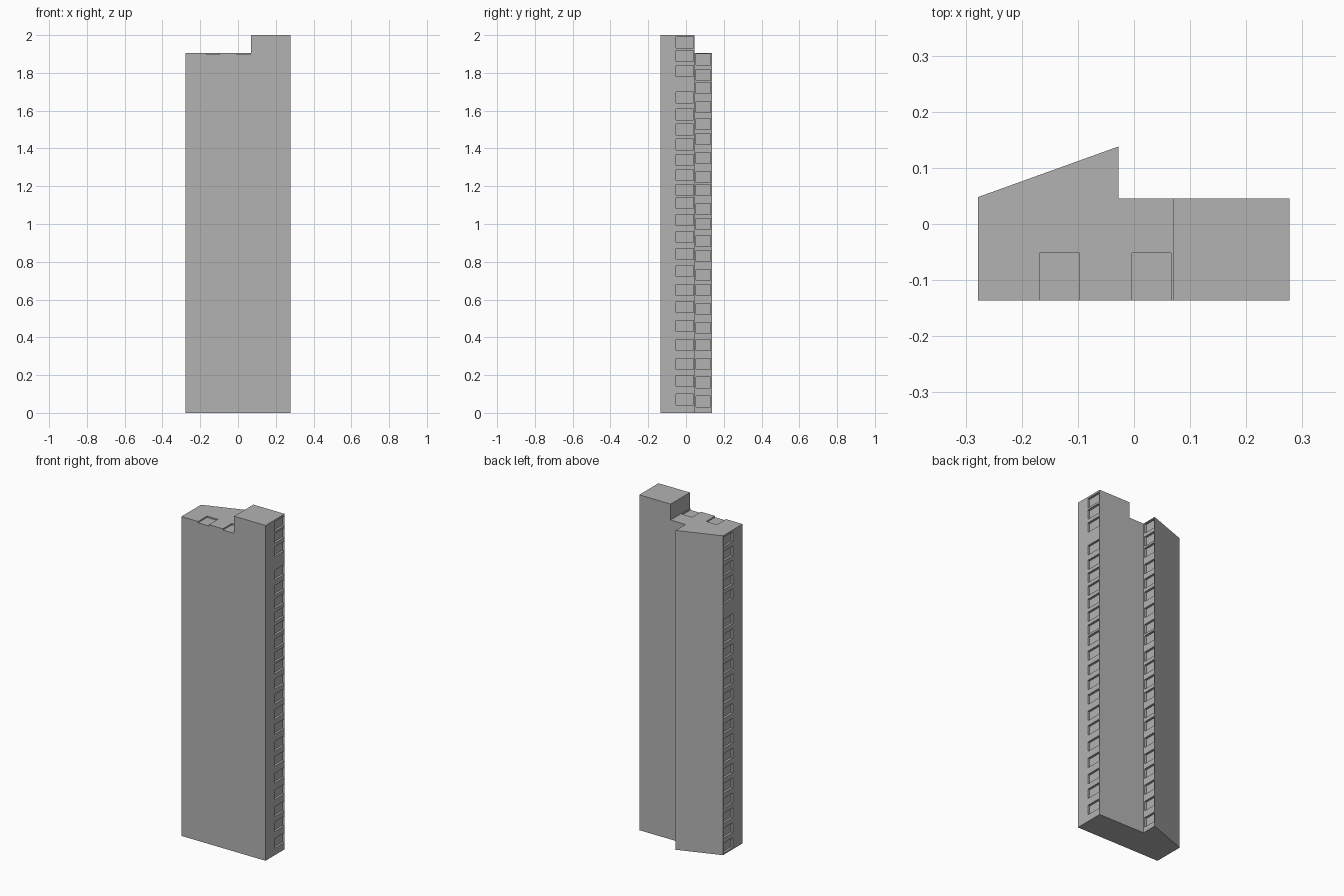
import bpy
import bmesh
from mathutils import Matrix, Vector

cube = bpy.data.objects.get("Cube")
if cube:
    bpy.data.objects.remove(cube, do_unlink=True)

concrete = bpy.data.materials.new("grey concrete")
concrete.use_nodes = True
grey = (0.45, 0.45, 0.45, 1)
concrete.diffuse_color = grey
concrete.node_tree.nodes["Principled BSDF"].inputs["Base Color"].default_value = grey


def make_object(name, bm):
    bmesh.ops.recalc_face_normals(bm, faces=bm.faces)
    mesh = bpy.data.meshes.new(name)
    bm.to_mesh(mesh)
    bm.free()
    mesh.materials.append(concrete)
    obj = bpy.data.objects.new(name, mesh)
    bpy.context.collection.objects.link(obj)
    return obj


def extrude_profile(bm, points, offset):
    face = bm.faces.new([bm.verts.new(p) for p in points])
    result = bmesh.ops.extrude_face_region(bm, geom=[face])
    verts = [v for v in result["geom"] if isinstance(v, bmesh.types.BMVert)]
    bmesh.ops.translate(bm, verts=verts, vec=offset)


def add_box(bm, low, high):
    low, high = Vector(low), Vector(high)
    matrix = Matrix.Translation((low + high) / 2) @ Matrix.Diagonal((*(high - low), 1))
    bmesh.ops.create_cube(bm, size=1, matrix=matrix)


def cut(target, cutter):
    mod = target.modifiers.new("recesses", "BOOLEAN")
    mod.operation = "DIFFERENCE"
    mod.solver = "EXACT"
    mod.object = cutter
    bpy.context.view_layer.objects.active = target
    bpy.ops.object.modifier_apply(modifier=mod.name)
    bpy.data.objects.remove(cutter, do_unlink=True)


# Main dimensions
LEFT, RIGHT, STEP, WING = -0.278, 0.277, 0.07, -0.028
FRONT, BACK, WING_BACK = -0.136, 0.045, 0.138
ROOF, TOP = 1.905, 2.0
DEPTH = 0.013

# Slab with stepped roof: front outline pushed back
bm = bmesh.new()
outline = [(LEFT, 0), (RIGHT, 0), (RIGHT, TOP), (STEP, TOP), (STEP, ROOF), (WING, ROOF), (LEFT, ROOF)]
extrude_profile(bm, [(x, FRONT, z) for x, z in outline], (0, BACK - FRONT, 0))
building = make_object("tower_block", bm)

# Slanted rear wing: plan outline pushed up
bm = bmesh.new()
plan = [(LEFT, BACK - 0.05), (WING, BACK - 0.05), (WING, WING_BACK), (LEFT, BACK + 0.003)]
extrude_profile(bm, [(x, y, 0) for x, y in plan], (0, 0, ROOF))
wing = make_object("rear_wing", bm)
mod = building.modifiers.new("join wing", "BOOLEAN")
mod.operation = "UNION"
mod.solver = "EXACT"
mod.object = wing
bpy.context.view_layer.objects.active = building
bpy.ops.object.modifier_apply(modifier=mod.name)
bpy.data.objects.remove(wing, do_unlink=True)

# Window rows, by height of their centres
tower_rows = [1.96, 1.89, 1.81, 1.67, 1.58, 1.5, 1.42, 1.34, 1.26, 1.18, 1.11,
              1.02, 0.93, 0.84, 0.75, 0.65, 0.56, 0.46, 0.36, 0.26, 0.17, 0.07]
wing_rows = [1.87, 1.79, 1.72, 1.62, 1.53, 1.45, 1.35, 1.25, 1.18, 1.08, 1.0,
             0.91, 0.83, 0.73, 0.65, 0.55, 0.45, 0.36, 0.26, 0.16, 0.06]
left_rows = [1.865 - 0.085 * i for i in range(5)] + [1.375 - 0.089 * i for i in range(16)]

# Window columns: rows, wall position, inward direction, y span
columns = [(tower_rows, RIGHT, -1, -0.053, 0.041),
           (wing_rows, WING, -1, 0.054, 0.131),
           (left_rows, LEFT, 1, -0.045, 0.045)]
bm = bmesh.new()
for rows, wall, inward, y0, y1 in columns:
    xs = sorted((wall + inward * DEPTH, wall - inward * DEPTH))
    for z in rows:
        add_box(bm, (xs[0], y0, z - 0.029), (xs[1], y1, z + 0.029))

# Shallow roof recesses, open to the front
for x0, x1 in ((-0.168, -0.097), (-0.004, 0.066)):
    add_box(bm, (x0, FRONT - 0.02, ROOF - 0.008), (x1, -0.052, ROOF + 0.02))
cut(building, make_object("recess_cutter", bm))
